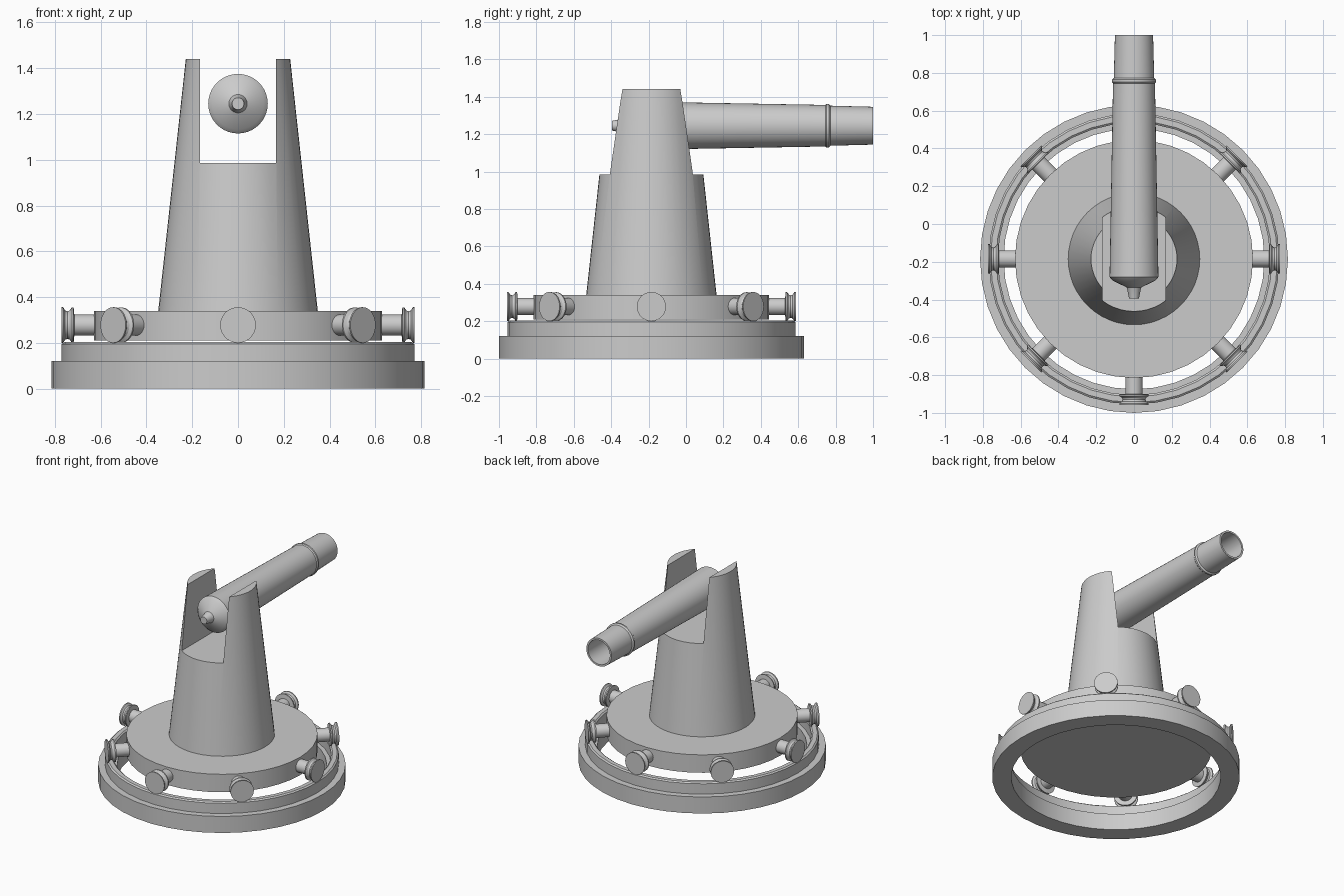
import bpy, bmesh, math
from mathutils import Matrix, Vector

if "Cube" in bpy.data.objects:
    bpy.data.objects.remove(bpy.data.objects["Cube"])

CY = -0.185  # centre of the round base in y

grey = bpy.data.materials.new("plain grey")
grey.diffuse_color = (0.6, 0.6, 0.6, 1)
grey.use_nodes = True
grey.node_tree.nodes["Principled BSDF"].inputs["Base Color"].default_value = grey.diffuse_color


def lathe(name, profile, segs, matrix, closed=False, angle=30):
    """Revolve (radius, height) points about local z, then place by matrix."""
    bm = bmesh.new()
    rings = []
    for r, h in profile:
        rings.append([bm.verts.new(matrix @ Vector((
            r * math.cos(2 * math.pi * i / segs),
            r * math.sin(2 * math.pi * i / segs), h))) for i in range(segs)])
    n = len(rings)
    for k in range(n if closed else n - 1):
        a, b = rings[k], rings[(k + 1) % n]
        for i in range(segs):
            j = (i + 1) % segs
            bm.faces.new((a[i], a[j], b[j], b[i]))
    if not closed:
        bm.faces.new(rings[0])
        bm.faces.new(rings[-1])
    bmesh.ops.recalc_face_normals(bm, faces=bm.faces)
    me = bpy.data.meshes.new(name)
    bm.to_mesh(me)
    bm.free()
    me.materials.append(grey)
    ob = bpy.data.objects.new(name, me)
    bpy.context.collection.objects.link(ob)
    smooth(ob, angle)
    return ob


def smooth(ob, angle=30):
    bpy.ops.object.select_all(action='DESELECT')
    ob.select_set(True)
    bpy.context.view_layer.objects.active = ob
    bpy.ops.object.shade_smooth_by_angle(angle=math.radians(angle))


base = Matrix.Translation((0, CY, 0))

# ground ring with the stepped rail on top
lathe("ground_ring", [(0.69, 0), (0.815, 0), (0.815, 0.12), (0.69, 0.12)],
      40, base, closed=True)
lathe("rail", [(0.72, 0.119), (0.77, 0.119), (0.77, 0.195), (0.76, 0.203),
               (0.73, 0.203), (0.72, 0.195)], 40, base, closed=True)

# turntable disc
lathe("turntable", [(0.63, 0.21), (0.63, 0.34)], 40, base)

# eight spool wheels on axles around the turntable
wheel = [(0.046, 0.60), (0.046, 0.715), (0.077, 0.718), (0.077, 0.726),
         (0.064, 0.735), (0.06, 0.745), (0.064, 0.755), (0.078, 0.764),
         (0.078, 0.772)]
for i in range(8):
    m = (Matrix.Translation((0, CY, 0.278))
         @ Matrix.Rotation(i * math.pi / 4, 4, 'Z')
         @ Matrix.Rotation(math.pi / 2, 4, 'Y'))
    lathe(f"wheel_{i + 1}", wheel, 28, m)

# tapered column with a slot cut through along y
column = lathe("column", [(0.349, 0.335), (0.228, 1.44)], 48, base)
bpy.ops.mesh.primitive_cube_add(size=1, location=(0, CY, 1.485))
cutter = bpy.context.object
cutter.name = "slot_cutter"
cutter.scale = (0.334, 1.2, 1.0)
cutter.hide_render = True
mod = column.modifiers.new("slot", 'BOOLEAN')
mod.object = cutter
mod.operation = 'DIFFERENCE'
mod.solver = 'EXACT'
bpy.context.view_layer.objects.active = column
bpy.ops.object.modifier_apply(modifier=mod.name)
bpy.data.objects.remove(cutter)
smooth(column)

# hollow barrel: end knob, breech cap, taper, collar, muzzle, bore
barrel = [(0.026, -0.395), (0.036, -0.345), (0.04, -0.335), (0.112, -0.30),
          (0.13, -0.28), (0.129, -0.26), (0.111, 0.745), (0.117, 0.752),
          (0.117, 0.764), (0.107, 0.772), (0.101, 1.0), (0.088, 1.0),
          (0.085, 0.0)]
lathe("barrel", barrel, 40,
      Matrix.Translation((0, 0, 1.245)) @ Matrix.Rotation(-math.pi / 2, 4, 'X'))
